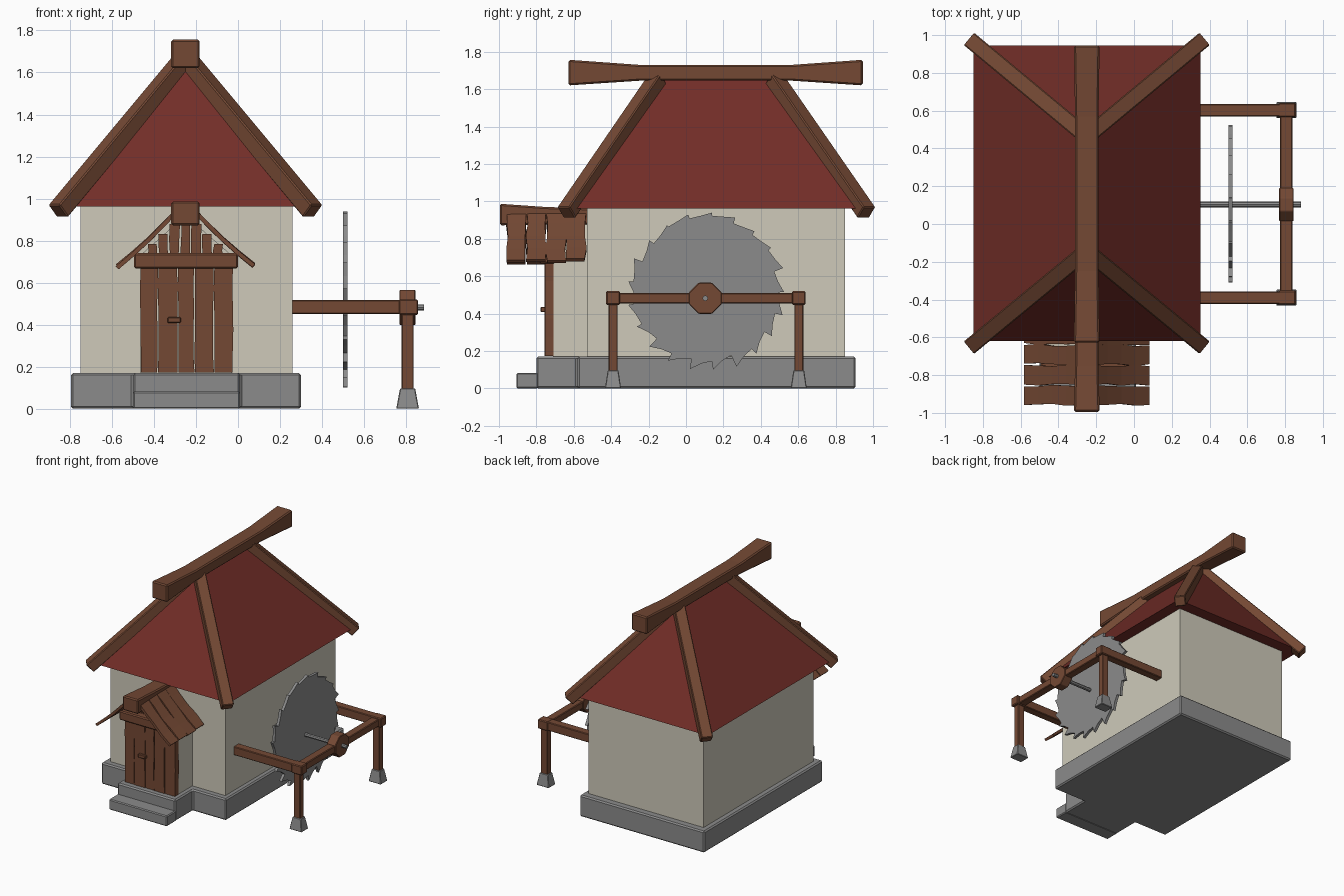
import bpy, bmesh, math, random
from mathutils import Vector, Matrix

if "Cube" in bpy.data.objects:
    bpy.data.objects.remove(bpy.data.objects["Cube"])

random.seed(4)
CX = -0.25  # centre line of the house


def material(name, r, g, b):
    m = bpy.data.materials.new(name)
    m.diffuse_color = (r, g, b, 1)
    m.use_nodes = True
    m.node_tree.nodes["Principled BSDF"].inputs["Base Color"].default_value = m.diffuse_color
    return m


WOOD = material("wood", 0.175, 0.066, 0.034)
RED = material("roof_red", 0.17, 0.027, 0.021)
CREAM = material("plaster", 0.62, 0.59, 0.49)
STONE = material("stone", 0.26, 0.26, 0.26)


def finish(name, bm, mat, bevel=0.0):
    bmesh.ops.recalc_face_normals(bm, faces=bm.faces)
    me = bpy.data.meshes.new(name)
    bm.to_mesh(me)
    bm.free()
    me.materials.append(mat)
    ob = bpy.data.objects.new(name, me)
    bpy.context.collection.objects.link(ob)
    if bevel:
        mod = ob.modifiers.new("bevel", 'BEVEL')
        mod.width = bevel
        mod.segments = 1
    return ob


def loft(name, rings, mat, bevel=0.0):
    """Skin a list of equal-length point rings and cap both ends."""
    bm = bmesh.new()
    rows = [[bm.verts.new(p) for p in ring] for ring in rings]
    n = len(rows[0])
    for a, b in zip(rows, rows[1:]):
        for i in range(n):
            bm.faces.new((a[i], a[(i + 1) % n], b[(i + 1) % n], b[i]))
    bm.faces.new(rows[0])
    bm.faces.new(rows[-1])
    return finish(name, bm, mat, bevel)


def box(name, x0, x1, y0, y1, z0, z1, mat, bevel=0.0):
    ring = lambda z: [(x0, y0, z), (x1, y0, z), (x1, y1, z), (x0, y1, z)]
    return loft(name, [ring(z0), ring(z1)], mat, bevel)


def beam(name, a, b, w, h, bevel=0.006):
    """Straight timber from a to b."""
    a, b = Vector(a), Vector(b)
    d = (b - a).normalized()
    s = Vector((0, 0, 1)).cross(d).normalized()
    u = d.cross(s)
    ring = lambda p: [p + s * (i * w / 2) + u * (j * h / 2)
                      for i, j in ((-1, -1), (1, -1), (1, 1), (-1, 1))]
    return loft(name, [ring(a), ring(b)], WOOD, bevel)


def board(name, a, b, side, width, thick, wobble=0.008, sag=0.0, steps=4):
    """Rough-edged plank from a to b; side is its width direction."""
    a, b, side = Vector(a), Vector(b), Vector(side)
    nrm = (b - a).cross(side).normalized()
    rings = []
    for k in range(steps + 1):
        t = k / steps
        p = a.lerp(b, t) + Vector((0, 0, -sag * math.sin(math.pi * t)))
        l = side * (-width / 2 + random.uniform(-wobble, wobble))
        r = side * (width / 2 + random.uniform(-wobble, wobble))
        o = nrm * thick / 2
        rings.append([p + l - o, p + r - o, p + r + o, p + l + o])
    return loft(name, rings, WOOD)


def curved_beam(name, stations):
    """Timber along y from (y, half_width, z_bottom, z_top) stations."""
    loft(name, [[(CX - w, y, z0), (CX + w, y, z0), (CX + w, y, z1), (CX - w, y, z1)]
                for y, w, z0, z1 in stations], WOOD, 0.009)


# Stone base with an entrance landing and a step
bm_profile = [(-0.795, 0.907), (-0.795, -0.58), (-0.5, -0.58), (-0.5, -0.80),
              (0.01, -0.80), (0.01, -0.58), (0.30, -0.58), (0.30, 0.907)]
loft("stone_base", [[(x, y, z) for x, y in bm_profile] for z in (0, 0.17)], STONE, 0.01)
box("front_step", -0.5, 0.01, -0.907, -0.79, 0, 0.083, STONE, 0.007)

# Plaster walls and gabled entrance bay
box("house_walls", -0.75, 0.26, -0.53, 0.85, 0.16, 0.968, CREAM)
bay = [(-0.465, 0.16), (-0.03, 0.16), (-0.03, 0.73), (CX, 0.92), (-0.465, 0.73)]
loft("entrance_bay", [[(x, y, z) for x, z in bay] for y in (-0.71, -0.52)], CREAM)

# Hipped roof
bm = bmesh.new()
c = [bm.verts.new(p) for p in ((-0.85, -0.62, 0.962), (0.353, -0.62, 0.962),
                               (0.353, 0.945, 0.962), (-0.85, 0.945, 0.962))]
f, b = bm.verts.new((CX, -0.16, 1.66)), bm.verts.new((CX, 0.48, 1.66))
for face in ((c[0], c[1], f), (c[1], c[2], b, f), (c[2], c[3], b), (c[3], c[0], f, b), c):
    bm.faces.new(face)
finish("hipped_roof", bm, RED)

# Hip rafters and bowed ridge beam
for sx, xn in ((-1, "left"), (1, "right")):
    for ye, yt, yn in ((-0.64, -0.15, "front"), (0.965, 0.47, "back")):
        beam(f"{yn}_{xn}_rafter", (CX + sx * 0.606, ye, 0.94),
             (CX + sx * 0.01, yt, 1.655), 0.085, 0.08)
curved_beam("ridge_beam", [(-0.628, 0.068, 1.62, 1.757), (-0.25, 0.062, 1.645, 1.73),
                           (0.57, 0.062, 1.645, 1.73), (0.945, 0.068, 1.62, 1.757)])

# Entrance canopy: beam, rough planks on both slopes, lintel
curved_beam("canopy_beam", [(-0.995, 0.068, 0.872, 0.987), (-0.75, 0.062, 0.875, 0.97),
                            (-0.52, 0.062, 0.875, 0.963)])
for sx, xn in ((-1, "left"), (1, "right")):
    for i in range(4):
        y = -0.905 + i * 0.106
        board(f"canopy_plank_{xn}_{i + 1}", (CX + sx * 0.03, y, 0.955),
              (CX + sx * 0.325, y + random.uniform(-0.005, 0.005), 0.675 + random.uniform(-0.006, 0.012)),
              (0, 1, 0), 0.102, 0.02, 0.006, 0.012)
box("door_lintel", -0.495, 0.0, -0.785, -0.70, 0.667, 0.74, WOOD, 0.008)

# Gable boards above the lintel
for i in range(7):
    x = CX + (i - 3) * 0.052
    board(f"gable_board_{i + 1}", (x, -0.72, 0.72), (x, -0.72, 0.925 - abs(x - CX) * 0.9),
          (1, 0, 0), 0.044, 0.02, 0.004, steps=2)

# Plank door and handle
edges = [-0.467, -0.382, -0.287, -0.208, -0.115, -0.022]
for i, (l, r) in enumerate(zip(edges, edges[1:])):
    board(f"door_plank_{i + 1}", ((l + r) / 2, -0.732, 0.172), ((l + r) / 2, -0.732, 0.675),
          (1, 0, 0), r - l - 0.004, 0.045 + 0.006 * (i % 2), 0.003, steps=5)
box("door_handle", -0.335, -0.272, -0.777, -0.74, 0.408, 0.436, WOOD, 0.004)

# Saw blade with ragged hooked teeth
TEETH = 21
outline = []
for i in range(TEETH):
    a0 = -2 * math.pi * i / TEETH
    step = -2 * math.pi / TEETH
    depth = 0.022 + 0.024 * (1 - math.sin(a0)) * 0.6 + random.uniform(-0.006, 0.006)
    tip = 0.425 + random.uniform(-0.012, 0.006)
    for t, r in ((0.0, tip - depth), (0.5, tip - depth * 0.75), (0.97, tip)):
        outline.append((0.11 + r * math.cos(a0 + step * t), 0.513 + r * math.sin(a0 + step * t)))
loft("saw_blade", [[(x, y, z) for y, z in outline] for x in (0.499, 0.521)], STONE)

# Axle and its octagonal bearing block
circle = [(math.cos(k * math.pi / 4), math.sin(k * math.pi / 4)) for k in range(8)]
loft("axle", [[(x, 0.103 + 0.015 * p, 0.482 + 0.015 * q) for p, q in circle]
              for x in (0.24, 0.885)], STONE)
hub = [(-0.088, -0.03), (-0.035, -0.083), (0.035, -0.083), (0.088, -0.03),
       (0.088, 0.03), (0.035, 0.083), (-0.035, 0.083), (-0.088, 0.03)]
loft("bearing_block", [[(x, 0.103 + p, 0.482 + q) for p, q in hub]
                       for x in (0.768, 0.845)], WOOD, 0.004)

# Timber saw frame: cross beam, then arm, joint, post and foot on each side
box("frame_cross_beam", 0.773, 0.838, -0.385, 0.608, 0.453, 0.51, WOOD, 0.005)
for y, n in ((-0.39, "front"), (0.603, "back")):
    box(f"{n}_frame_arm", 0.24, 0.80, y - 0.033, y + 0.033, 0.45, 0.518, WOOD, 0.005)
    box(f"{n}_frame_joint", 0.765, 0.857, y - 0.037, y + 0.037, 0.447, 0.52, WOOD, 0.006)
    box(f"{n}_frame_post", 0.778, 0.836, y - 0.024, y + 0.024, 0.08, 0.46, WOOD, 0.004)
    loft(f"{n}_post_foot", [[(0.807 + i * w, y + j * w * 0.8, z)
                             for i, j in ((-1, -1), (1, -1), (1, 1), (-1, 1))]
                            for z, w in ((0, 0.054), (0.097, 0.036))], STONE, 0.004)
